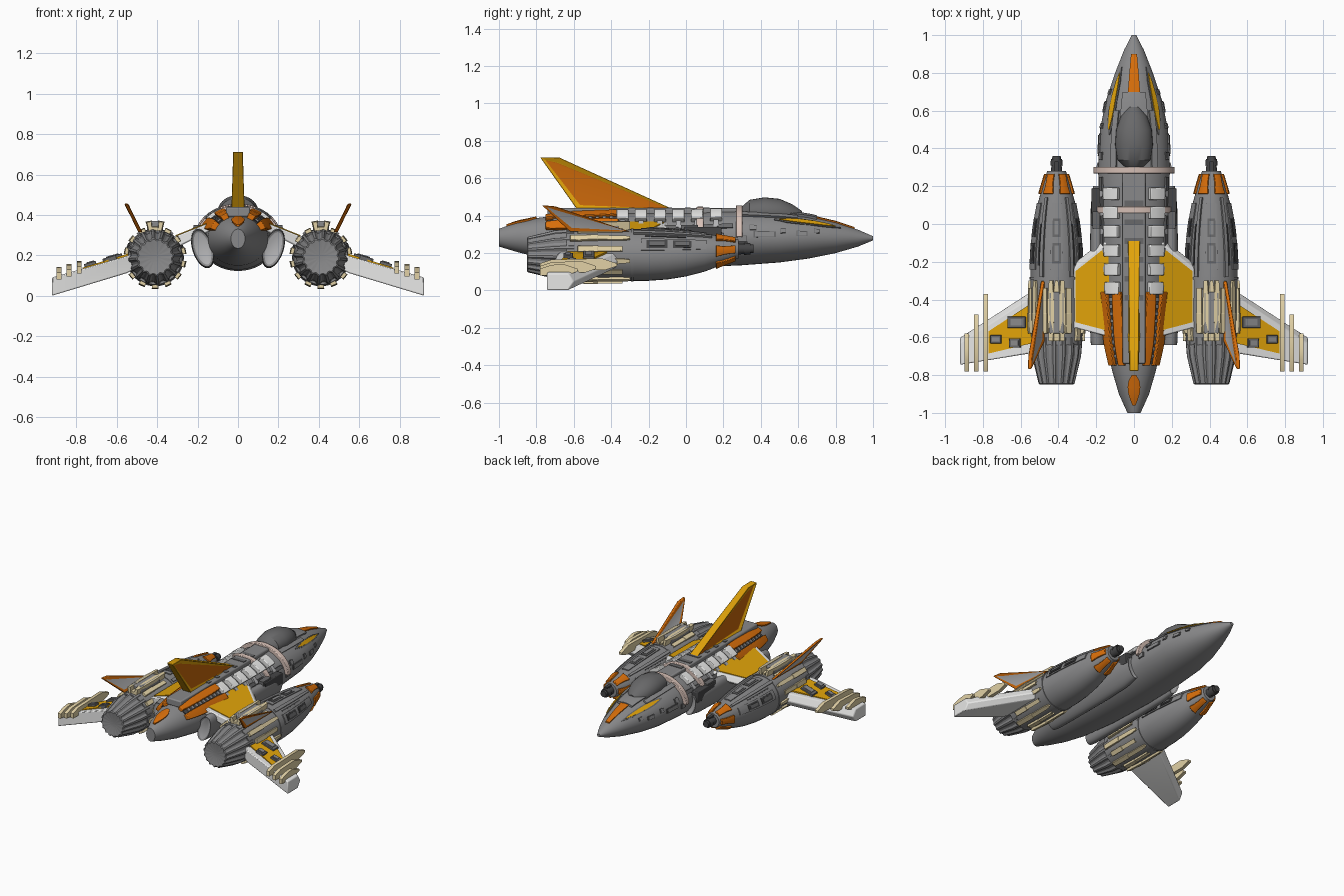
import bpy, bmesh, math
from mathutils import Vector, Matrix

if "Cube" in bpy.data.objects:
    bpy.data.objects.remove(bpy.data.objects["Cube"])

def material(name, r, g, b):
    m = bpy.data.materials.new(name)
    m.diffuse_color = (r, g, b, 1)
    m.use_nodes = True
    m.node_tree.nodes["Principled BSDF"].inputs["Base Color"].default_value = m.diffuse_color
    return m

GREY = material("hull grey", .25, .25, .255)
PANEL = material("panel grey", .14, .14, .143)
DARK = material("dark grey", .06, .06, .062)
LIGHT = material("light grey", .45, .45, .46)
WHITE = material("white", .9, .9, .89)
ORANGE = material("orange", .68, .155, .003)
RUST = material("dark orange", .58, .135, .003)
YELLOW = material("yellow", .76, .37, .003)
BEIGE = material("beige", .76, .64, .38)
PINK = material("pale pink", .68, .53, .47)

def loft(name, rings, mat, mirror=False, inset=None, bevel=0):
    """Skin a series of point rings, cap both ends; inset = (width, depth, material) on caps."""
    bm = bmesh.new()
    vs = [[bm.verts.new(p) for p in r] for r in rings]
    n = len(rings[0])
    for a, b in zip(vs, vs[1:]):
        for i in range(n):
            bm.faces.new((a[i], a[(i + 1) % n], b[(i + 1) % n], b[i]))
    caps = [bm.faces.new(vs[0]), bm.faces.new(vs[-1])]
    bmesh.ops.recalc_face_normals(bm, faces=bm.faces)
    if inset:
        bmesh.ops.inset_individual(bm, faces=caps, thickness=inset[0], depth=inset[1])
        for f in caps:
            f.material_index = 1
    me = bpy.data.meshes.new(name)
    bm.to_mesh(me)
    bm.free()
    me.materials.append(mat)
    if inset:
        me.materials.append(inset[2])
    me.polygons.foreach_set("use_smooth", [True] * len(me.polygons))
    me.set_sharp_from_angle(angle=math.radians(32))
    ob = bpy.data.objects.new(name, me)
    bpy.context.collection.objects.link(ob)
    if bevel:
        b = ob.modifiers.new("bevel", 'BEVEL')
        b.width, b.segments, b.limit_method = bevel, 2, 'ANGLE'
    if mirror:
        ob.modifiers.new("mirror", 'MIRROR')
    return ob

def box(name, c, size, mat, mirror=False, tilt=0, bevel=0):
    rot = Matrix.Rotation(tilt, 3, 'Y')
    x, y, z = (s / 2 for s in size)
    rings = [[Vector(c) + rot @ Vector((u * x, v * y, w * z)) for u, v in ((-1, -1), (1, -1), (1, 1), (-1, 1))]
             for w in (-1, 1)]
    return loft(name, rings, mat, mirror, None, bevel)

def interp(table, t):
    for a, b in zip(table, table[1:]):
        if a[0] <= t <= b[0]:
            k = (t - a[0]) / (b[0] - a[0])
            return [p + (q - p) * k for p, q in zip(a[1:], b[1:])]
    return (table[0] if t < table[0][0] else table[-1])[1:]

def body(stations, cx):
    """Surface of an elliptical hull: stations are (y, half width, top z, bottom z); angle 0 is up."""
    def surf(y, a, h=0):
        w, zt, zb = interp(stations, y)
        return Vector((cx + (w + h) * math.sin(a), y, (zt + zb) / 2 + ((zt - zb) / 2 + h) * math.cos(a)))
    return surf

def hull(name, surf, ys, n, mat, mirror=False):
    return loft(name, [[surf(y, math.tau * i / n) for i in range(n)] for y in ys], mat, mirror)

def strip(name, surf, ys, a0, a1, h, mat, mirror=False, taper=None, bevel=0):
    """A raised plate that follows a hull between two angles."""
    n = max(2, int(abs(a1 - a0) / .15) + 1)
    rings = []
    for j, y in enumerate(ys):
        k = taper[j] if taper else 1
        m, d = (a0 + a1) / 2, (a1 - a0) / 2 * k
        ang = [m - d + 2 * d * i / (n - 1) for i in range(n)]
        rings.append([surf(y, a, h) for a in ang] + [surf(y, a, -.012) for a in reversed(ang)])
    return loft(name, rings, mat, mirror, None, bevel)

def span(a, b, n=5):
    return [a + (b - a) * i / (n - 1) for i in range(n)]

# main fuselage
FUS = [(-1, .035, .33, .235), (-.9, .08, .365, .205), (-.78, .115, .39, .175), (-.62, .15, .408, .15),
       (-.35, .175, .42, .13), (0, .185, .42, .123), (.15, .187, .425, .128), (.3, .19, .43, .135),
       (.5, .18, .418, .15), (.65, .15, .40, .17), (.8, .1, .365, .2), (.92, .053, .325, .235), (1, .012, .29, .268)]
fus = body(FUS, 0)
hull("fuselage", fus, [s[0] for s in FUS], 40, GREY)

# canopy and the hood ahead of it
CAN = [(.30, .05, .45, .36), (.34, .088, .485, .35), (.42, .1, .498, .34), (.5, .094, .49, .34),
       (.57, .07, .46, .34), (.62, .035, .425, .34)]
hull("canopy", body(CAN, 0), [s[0] for s in CAN], 28, PANEL)
strip("canopy_hood", fus, span(.56, .7), -.42, .42, .014, GREY)
strip("canopy_sill", fus, span(.3, .6, 6), .5, .68, .012, GREY, True)

# nose markings
strip("nose_stripe", fus, span(.7, .9), -.23, .23, .008, ORANGE)
strip("nose_slit", fus, span(.5, .8, 6), .7, .9, .009, YELLOW, True, (.15, .7, 1, 1, .8, .15))
strip("nose_slit_rim", fus, span(.47, .83, 6), .64, .96, .005, PANEL, True, (.15, .8, 1, 1, .9, .15))

# spine, white clamps and pink hoops
box("spine", (0, -.23, .415), (.12, 1.02, .05), GREY, bevel=.008)
for i in range(6):
    y = .16 - .1 * i
    strip("spine_clamp", fus, span(y - .032, y + .032, 2), .42, .88, .03, WHITE, True, bevel=.004)
    strip("clamp_tail", fus, span(y - .014, y + .014, 2), .8, 1.15, .014, LIGHT, True)
    box("spine_rung", (0, y - .05, .438), (.1, .03, .012), PANEL)
for y in (.285, .075):
    strip("hoop", fus, span(y - .018, y + .018, 2), -1.55, 1.55, .026, PINK, bevel=.004)
strip("side_rail", fus, span(-.33, .25, 6), 1.05, 1.2, .01, PANEL, True)

# small fuselage side details
for y, a, l in ((.42, 1.45, .12), (.36, 1.2, .04), (.52, 1.3, .03), (.62, 1.4, .06), (.7, 1.25, .03), (.3, 1.6, .05)):
    strip("side_hatch", fus, span(y - l / 2, y + l / 2, 3), a - .11, a + .11, .005, PANEL, True)
    strip("hatch_core", fus, span(y - l / 2.4, y + l / 2.4, 3), a - .09, a + .09, .008, GREY, True)

# orange ribs on the rear deck
for a0, a1 in ((.34, .66), (.82, 1.22)):
    strip("deck_rib", fus, span(-.75, -.36, 8), a0, a1, .026, ORANGE, True, (.8, .95, 1, 1, 1, 1, .95, .8), .004)
strip("deck_channel", fus, span(-.74, -.37, 6), .62, .84, .006, DARK, True)
for y in span(-.7, -.4, 9):
    strip("channel_block", fus, [y - .01, y + .01], .66, .8, .014, GREY, True)
strip("tail_mark", fus, span(-.96, -.8, 6), -.34, .34, .01, ORANGE, False, (.4, .8, 1, 1, .8, .3))

# side pods with oval exhausts
def pod_ring(y, s):
    r = Matrix.Rotation(math.radians(18), 3, 'Y')
    return [Vector((.175, y, .235)) + r @ Vector((.05 * s * math.cos(t), 0, .1 * s * math.sin(t)))
            for t in (math.tau * i / 28 for i in range(28))]
loft("side_pod", [pod_ring(y, s) for y, s in ((-.64, .94), (-.6, 1), (-.45, 1.02), (-.1, 1.02), (.1, .95), (.2, .75))],
     GREY, True, (.01, -.006, LIGHT))
box("intake_block", (.195, .09, .3), (.06, .2, .08), DARK, True, bevel=.006)
box("intake_cap", (.2, .02, .335), (.04, .09, .03), PANEL, True)

# central tail fin
def fin(name, outline, xs, half, mat, inset):
    loft(name, [[(xs(z) + s * half(z), y, z) for y, z in outline] for s in (-1, 1)], mat,
         xs(.5) != 0, inset, .004)
fin("tail_fin", ((-.06, .43), (-.68, .712), (-.78, .712), (-.58, .43)), lambda z: 0,
    lambda z: .034 - .03 * (z - .43), YELLOW, (.03, -.012, RUST))

# wings: stations are (x, leading y, trailing y, mid z, thickness)
WING = [(.12, -.05, -.6, .35, .04), (.31, -.2, -.55, .265, .06), (.55, -.36, -.685, .155, .085), (.92, -.6, -.745, .046, .09)]
rings = []
for x, yl, yt, z, t in WING:
    rings.append([(x, yl, z), (x, yl - .03, z + t / 2), (x, yt, z + t / 2), (x, yt, z - t / 2), (x, yl - .03, z - t / 2)])
loft("wing", rings, WHITE, True, None, .006)

def wing_plate(name, x0, x1, mat, front=.065, rear=.035):
    rs = []
    for x in (x0, x1):
        yl, yt, z, t = interp(WING, x)
        rs.append([(x, y, z + t / 2 + h) for y, h in ((yl - front, -.01), (yl - front, .005), (yt + rear, .005), (yt + rear, -.01))])
    loft(name, rs, mat, True)
wing_plate("inner_wing_panel", .13, .31, YELLOW, .05, .03)
wing_plate("outer_wing_panel", .5, .77, YELLOW)
for x, y, w, d in ((.62, -.52, .1, .06), (.73, -.61, .06, .045), (.63, -.63, .06, .05)):
    yl, yt, z, t = interp(WING, x)
    box("wing_box", (x, y, z + t / 2 + .008), (w, d, .024), PANEL, True, .286, .003)
    box("wing_box_lid", (x, y, z + t / 2 + .018), (w * .65, d * .55, .014), GREY, True, .286)
# beige blades near the wing tips
for x, y1 in ((.785, -.37), (.835, -.48), (.885, -.58)):
    yl, yt, z, t = interp(WING, x)
    top, y0 = z + t / 2, -.78
    prof = ((y0, -.02), (y0, .015), (y0 + .06, .035), (y1 - .08, .042), (y1, .015), (y1, 0), (y1 - .06, -.02))
    loft("wing_blade", [[(x + s * .012, y, top + h) for y, h in prof] for s in (-1, 1)], BEIGE, True)

# engine nacelles: (y, radius, centre z)
NX = .41
NAC = [(y, r, c + r, c - r) for y, r, c in ((-.64, .134, .19), (-.5, .14, .19), (-.2, .138, .19), (-.1, .132, .191),
       (0, .12, .195), (.1, .102, .203), (.18, .08, .212), (.28, .05, .222))]
nac = body(NAC, NX)
hull("engine_nacelle", nac, [s[0] for s in NAC], 32, GREY, True)
# fluted nozzle with a shallow star-shaped mouth
loft("engine_nozzle", [[(NX + r * f * math.sin(t), y, .192 + r * f * math.cos(t))
     for f, t in (((1, 1, .92, .92)[i % 4], math.tau * (i + .5) / 64) for i in range(64))]
     for y, r in ((-.6, .138), (-.7, .13), (-.845, .095), (-.85, .088), (-.84, .03))], GREY, True)
# beige strakes round the nacelle
for i in range(14):
    a = math.tau * i / 14
    y0 = -.62 + .04 * (i % 2)
    strip("strake_rear", nac, [y0, y0 + .04, -.47], a - .11, a + .11, .017, BEIGE, True, bevel=.003)
    strip("strake_front", nac, [-.48, -.34, -.3 - .05 * (i % 2)], a - .09, a + .09, .013, BEIGE, True, (1, 1, .6))
box("strake_crown", (NX, -.47, .345), (.08, .22, .05), GREY, True, bevel=.006)
for s in (-1, 1):
    strip("crown_strake", nac, span(-.62, -.3, 4), s * .17 - .09, s * .17 + .09, .044, BEIGE, True, (.7, 1, 1, .6))
strip("nacelle_ring", nac, [-.295, -.28], 0, math.tau * .999, .004, GREY, True)
# nacelle panels and hatches
for a in (-1.15, 0, 1.15):
    strip("nacelle_panel", nac, span(-.24, .11), a - .24, a + .24, .007, GREY, True)
    for y0, y1 in ((-.21, -.1), (-.07, .03)):
        strip("nacelle_hatch", nac, span(y0, y1, 3), a - .16, a + .16, .010, DARK if a else PANEL, True)
        strip("hatch_lid", nac, span(y0 + .015, y1 - .015, 3), a - .08, a + .08, .013, PANEL if a else GREY, True)
for a in (-.58, .58):
    strip("nacelle_rib", nac, span(-.28, .14, 6), a - .07, a + .07, .012, GREY, True)
    strip("rib_groove", nac, span(-.22, .0, 5), a * 1.3 - .03, a * 1.3 + .03, .004, DARK, True)
# orange collar and front barrel
for i in range(6):
    a = math.tau * (i + .5) / 6
    strip("collar_plate", nac, span(.16, .265, 4), a - .34, a + .34, .012, ORANGE, True, (1, .85, .85, 1), .003)
gun = body([(.26, .032, .254, .19), (.36, .022, .245, .201)], NX)
hull("barrel", gun, (.26, .36), 16, DARK, True)
strip("barrel_collar", gun, (.31, .345), 0, math.tau * .999, .006, DARK, True)
box("barrel_sight", (NX, .3, .252), (.02, .06, .02), DARK, True)

# canted fins on the nacelles
fin("nacelle_fin", ((-.3, .315), (-.70, .45), (-.77, .456), (-.62, .315)),
    lambda z: .485 + (z - .32) * .5, lambda z: .011, ORANGE, (.022, -.004, LIGHT))
